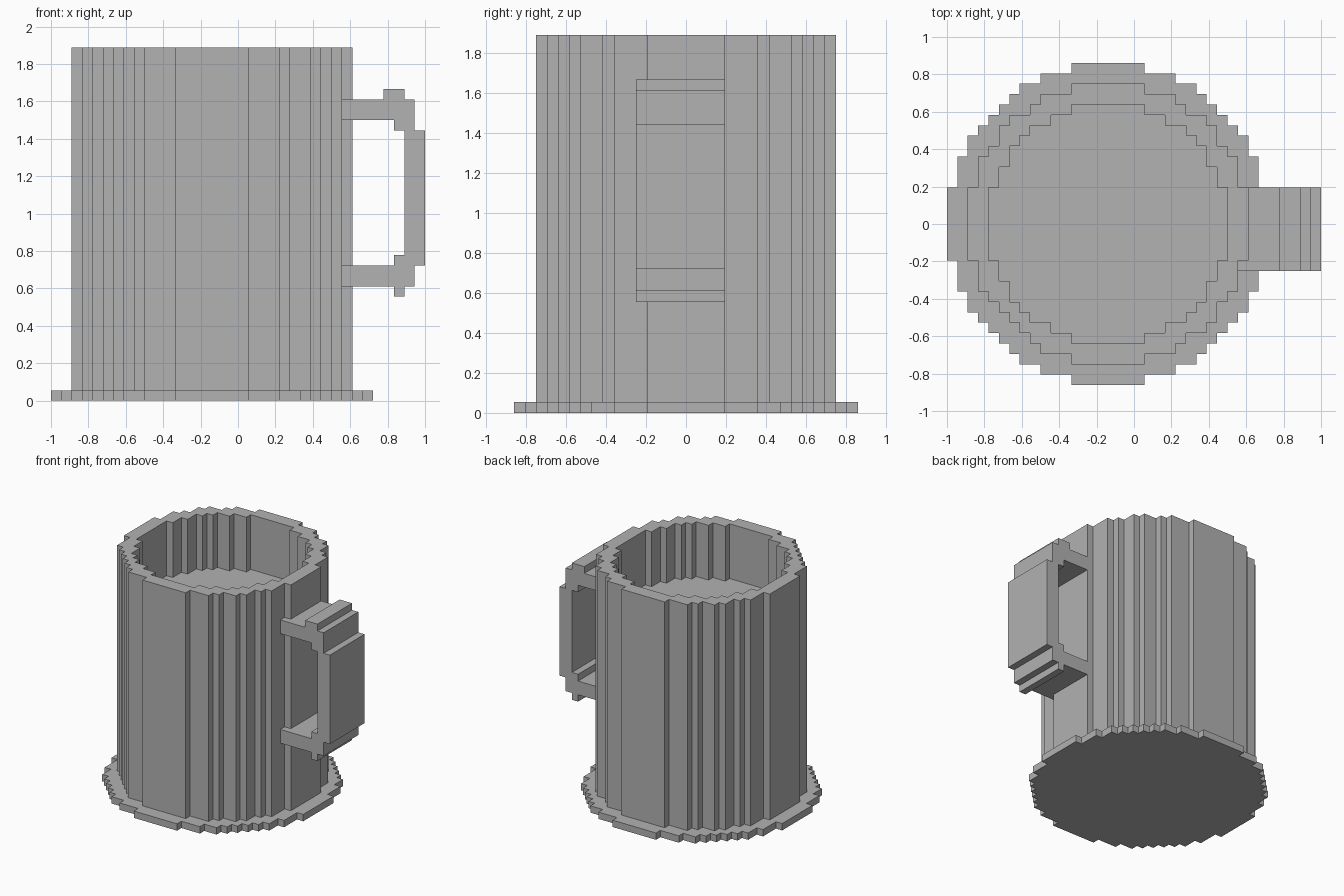
import bpy
import bmesh
from mathutils import Vector

if "Cube" in bpy.data.objects:
    bpy.data.objects.remove(bpy.data.objects["Cube"], do_unlink=True)

U = 2 / 36            # size of one block
CENTRE_X = -2.5       # cup axis, in blocks

grey = bpy.data.materials.new("plain grey")
grey.use_nodes = True
grey.diffuse_color = (0.445, 0.445, 0.445, 1)
grey.node_tree.nodes["Principled BSDF"].inputs["Base Color"].default_value = grey.diffuse_color


def stairs(corners):
    """Join the outer corners of one quarter into a stepped line."""
    points = [corners[0]]
    for (x, _), (nx, ny) in zip(corners, corners[1:]):
        points += [(x, ny), (nx, ny)]
    return points


def round_outline(corners, front_right=None):
    """Mirror a stepped quarter into a closed blocky circle."""
    outline = []
    for sx, sy in ((1, 1), (1, -1), (-1, -1), (-1, 1)):
        special = front_right if (sx, sy) == (-1, -1) else None
        quarter = stairs(special or corners)
        if sx != sy:
            quarter.reverse()
        outline += [(sx * x + CENTRE_X, sy * y) for x, y in quarter]
    return outline


def extrude(name, outlines, place, direction):
    """Fill outlines (the second one is a hole) and extrude them."""
    bm = bmesh.new()
    for outline in outlines:
        verts = [bm.verts.new(Vector(place(a, b)) * U) for a, b in outline]
        for i, v in enumerate(verts):
            bm.edges.new((verts[i - 1], v))
    bmesh.ops.triangle_fill(bm, edges=bm.edges[:], use_beauty=True)
    result = bmesh.ops.extrude_face_region(bm, geom=bm.faces[:], use_keep_orig=True)
    moved = [g for g in result["geom"] if isinstance(g, bmesh.types.BMVert)]
    bmesh.ops.translate(bm, verts=moved, vec=Vector(direction) * U)
    bmesh.ops.recalc_face_normals(bm, faces=bm.faces[:])
    mesh = bpy.data.meshes.new(name)
    bm.to_mesh(mesh)
    bm.free()
    mesh.materials.append(grey)
    obj = bpy.data.objects.new(name, mesh)
    bpy.context.collection.objects.link(obj)
    return obj


def upright(name, outlines, bottom, top):
    return extrude(name, outlines, lambda x, y: (x, y, bottom), (0, 0, top - bottom))


# Stepped quarter circles
base_line = round_outline([(3.5, 15.5), (6.5, 14.5), (8.5, 13.5), (9.5, 12.5), (10.5, 11.5),
                           (11.5, 10.5), (12.5, 9.5), (13.5, 8.5), (14.5, 6.5), (15.5, 3.5)])
wall_start = [(3.5, 13.5), (6.5, 12.5), (7.5, 11.5)]
wall_end = [(11.5, 7.5), (12.5, 6.5), (13.5, 3.5)]
wall_line = round_outline(wall_start + [(9.5, 10.5), (10.5, 9.5)] + wall_end,
                          wall_start + [(8.5, 10.5), (9.5, 9.5), (10.5, 8.5)] + wall_end)
inner_line = round_outline([(3.5, 11.5), (5.5, 10.5), (7.5, 9.5), (8.5, 8.5),
                            (9.5, 7.5), (10.5, 5.5), (11.5, 3.5)])

# Cup parts
upright("base_plate", [base_line], 0, 1)
upright("cup_wall", [wall_line, inner_line], 1, 34)
upright("inner_floor", [inner_line], 1, 26)

# Handle side profile, rooted in the wall
handle_line = [(10, 29), (14, 29), (14, 30), (16, 30), (16, 29), (17, 29), (17, 26), (18, 26),
               (18, 13), (17, 13), (17, 11), (16, 11), (16, 10), (15, 10), (15, 11), (10, 11),
               (10, 13), (15, 13), (15, 14), (16, 14), (16, 26), (15, 26), (15, 27), (10, 27)]
extrude("handle", [handle_line], lambda x, z: (x, -4.5, z), (0, 8, 0))
